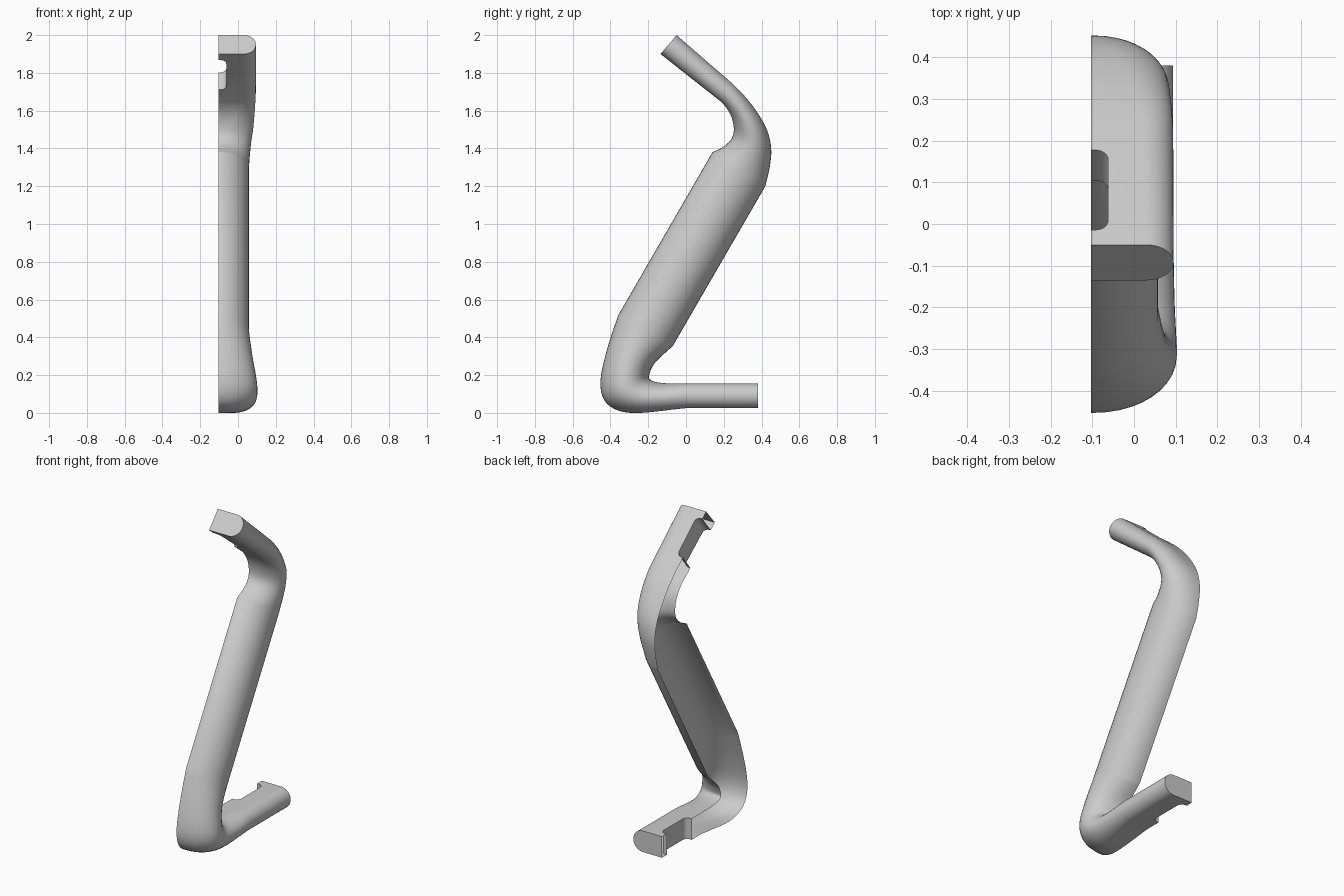
import bpy, bmesh, math
from mathutils import Vector

if "Cube" in bpy.data.objects:
    bpy.data.objects.remove(bpy.data.objects["Cube"])

CUT = -0.103   # open side plane
N = 20         # steps round the curved side

grey = bpy.data.materials.new("light_grey")
grey.diffuse_color = (0.6, 0.6, 0.6, 1)
grey.use_nodes = True
grey.node_tree.nodes["Principled BSDF"].inputs["Base Color"].default_value = grey.diffuse_color

# Sections: inner y, inner z, outer y, outer z, depth in x, rounding in x
top_arm = [
    (-0.135, 1.90, -0.05, 2.00, 0.198, 0.065),
    (0.187, 1.646, 0.253, 1.737, 0.197, 0.075),
    (0.235, 1.58, 0.348, 1.632, 0.192, 0.10),
    (0.253, 1.51, 0.424, 1.51, 0.184, 0.14),
    (0.243, 1.455, 0.451, 1.40, 0.172, 0.157),
    (0.20, 1.41, 0.443, 1.30, 0.165, 0.162),
    (0.14, 1.38, 0.42, 1.20, 0.160, 0.160)]
bottom_arm = [
    (-0.36, 0.515, -0.07, 0.354, 0.160, 0.160),
    (-0.42, 0.33, -0.165, 0.264, 0.180, 0.178),
    (-0.453, 0.17, -0.195, 0.20, 0.200, 0.195),
    (-0.433, 0.068, -0.19, 0.177, 0.206, 0.195),
    (-0.36, 0.013, -0.165, 0.165, 0.204, 0.17),
    (-0.24, 0.0, -0.11, 0.157, 0.200, 0.12),
    (0.0, 0.025, 0.0, 0.155, 0.197, 0.07),
    (0.38, 0.025, 0.38, 0.155, 0.197, 0.065)]


def smooth(sections, straight, steps=4):
    """Catmull-Rom between sections, except on the straight span."""
    out = []
    for i in range(len(sections) - 1):
        a, b = sections[i], sections[i + 1]
        if i == straight:
            out.append(a)
            continue
        p = sections[i - 1] if i > 0 else a
        q = sections[i + 2] if i + 2 < len(sections) else b
        # keep long straight neighbours from overshooting
        if i - 1 == straight:
            p = tuple(u + (v - u) * 0.75 for u, v in zip(p, a))
        if i + 1 == straight:
            q = tuple(u + (v - u) * 0.3 for u, v in zip(b, q))
        for k in range(steps):
            t = k / steps
            out.append(tuple(
                0.5 * (2 * b0 + (c - a0) * t + (2 * a0 - 5 * b0 + 4 * c - d) * t * t
                       + (3 * b0 - a0 - 3 * c + d) * t ** 3)
                for a0, b0, c, d in zip(p, a, b, q)))
    return out + [sections[-1]]


def ring(bm, s):
    a, b = Vector((0, s[0], s[1])), Vector((0, s[2], s[3]))
    mid, half = (a + b) / 2, (b - a) / 2
    pts = [Vector((CUT, a.y, a.z))]
    for i in range(N + 1):
        t = -math.pi / 2 + math.pi * i / N
        p = mid + half * math.sin(t)
        p.x = CUT + max(s[4] - s[5], 0.001) + s[5] * math.cos(t)
        pts.append(p)
    pts.append(Vector((CUT, b.y, b.z)))
    return [bm.verts.new(p) for p in pts]


def finish(bm, name):
    bmesh.ops.recalc_face_normals(bm, faces=bm.faces)
    me = bpy.data.meshes.new(name)
    bm.to_mesh(me)
    bm.free()
    ob = bpy.data.objects.new(name, me)
    bpy.context.collection.objects.link(ob)
    me.materials.append(grey)
    return ob


# Handle half: one loft from top tip to foot
bm = bmesh.new()
rings = [ring(bm, s) for s in smooth(top_arm, 0) + smooth(bottom_arm, 6)]
n = len(rings[0])
for r, s in zip(rings, rings[1:]):
    for j in range(n):
        k = (j + 1) % n
        bm.faces.new((r[j], r[k], s[k], s[j]))
bm.faces.new(rings[0])
bm.faces.new(rings[-1])
handle = finish(bm, "handle_half")


def slot(name, start, end, normal):
    """Round-cornered cutter for a half slot open on the cut side."""
    d = (end - start).normalized()
    length, w, r = (end - start).length, 0.041, 0.03
    outline = [(0, -0.05)]
    for cx, a0 in ((r, 180), (length - r, 90)):
        for i in range(7):
            a = math.radians(a0 - 15 * i)
            outline.append((cx + r * math.cos(a), w - r + r * math.sin(a)))
    outline.append((length, -0.05))
    bm = bmesh.new()
    vs = []
    for u, x in outline:
        p = start + d * u - normal * 0.12
        vs.append(bm.verts.new((CUT + x, p.y, p.z)))
    face = bm.faces.new(vs)
    res = bmesh.ops.extrude_face_region(bm, geom=[face])
    bmesh.ops.translate(bm, vec=normal * 0.24,
                        verts=[v for v in res["geom"] if isinstance(v, bmesh.types.BMVert)])
    ob = finish(bm, name)
    ob.hide_render = True
    ob.hide_viewport = True
    mod = handle.modifiers.new(name, "BOOLEAN")
    mod.operation = "DIFFERENCE"
    mod.solver = "EXACT"
    mod.object = ob
    return ob


# Mounting slots through the top arm and the foot
d = Vector((0, 0.322, -0.254)).normalized()
nrm = Vector((0, -d.z, d.y))
tip = Vector((0, -0.0925, 1.95))
cutters = [slot("top_slot_cutter", tip + d * 0.05, tip + d * 0.303, nrm),
           slot("foot_slot_cutter", Vector((0, 0.09, 0.09)), Vector((0, 0.335, 0.09)),
                Vector((0, 0, 1)))]

# Apply the cuts
bpy.context.view_layer.objects.active = handle
handle.select_set(True)
for m in list(handle.modifiers):
    bpy.ops.object.modifier_apply(modifier=m.name)
for c in cutters:
    bpy.data.objects.remove(c)

# Leave the cut side open, showing the hollow inside
bm = bmesh.new()
bm.from_mesh(handle.data)
flat = [f for f in bm.faces if all(abs(v.co.x - CUT) < 1e-4 for v in f.verts)]
bmesh.ops.delete(bm, geom=flat, context="FACES")
bm.to_mesh(handle.data)
bm.free()
bpy.ops.object.shade_smooth_by_angle(angle=math.radians(35))
